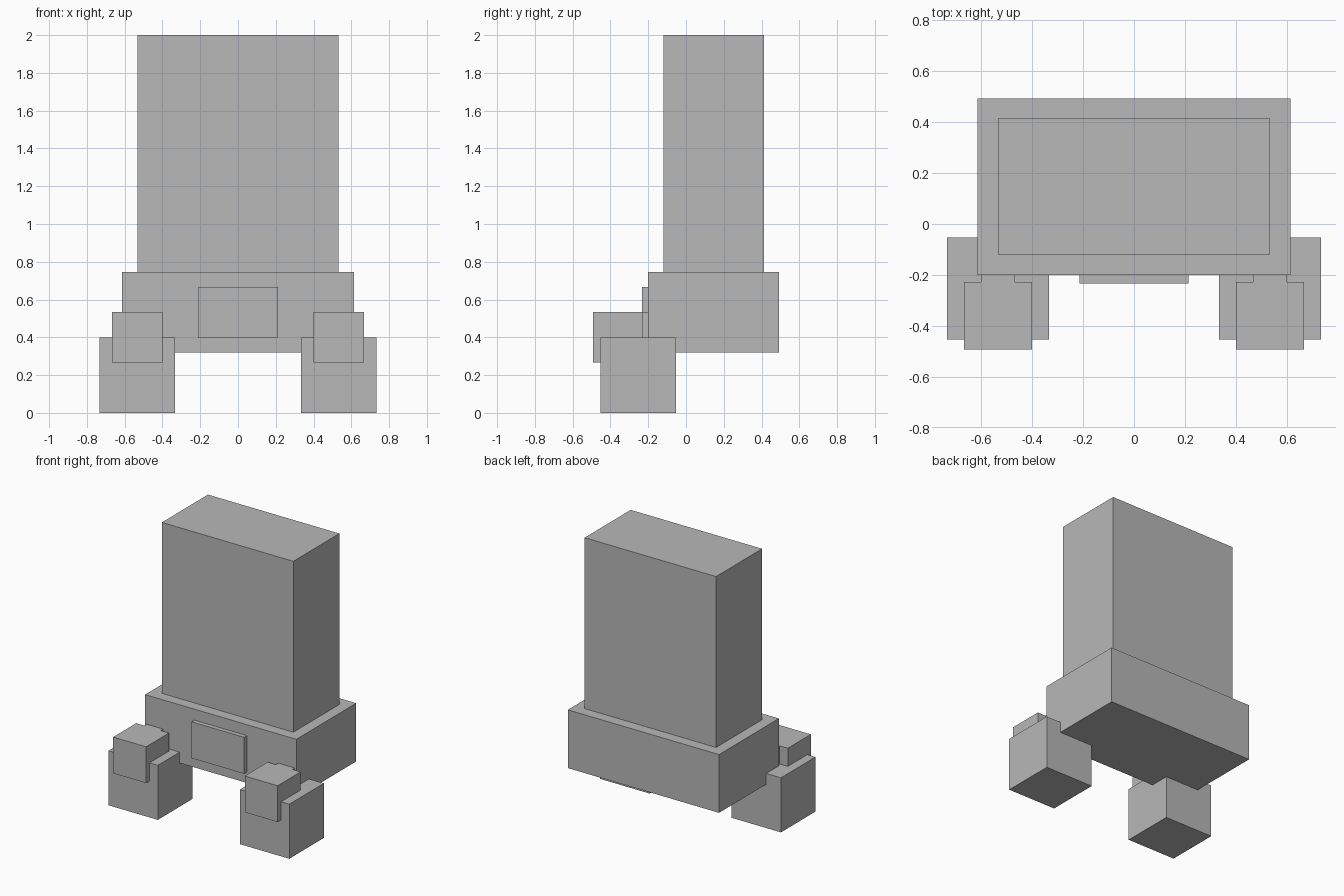
import bpy

if "Cube" in bpy.data.objects:
    bpy.data.objects.remove(bpy.data.objects["Cube"])

grey = bpy.data.materials.new("plain_grey")
grey.diffuse_color = (0.48, 0.48, 0.48, 1)
grey.use_nodes = True
grey.node_tree.nodes["Principled BSDF"].inputs["Base Color"].default_value = grey.diffuse_color


def box(name, x, y, z):
    """Box from (min, max) extents on each axis."""
    bpy.ops.mesh.primitive_cube_add(size=1)
    ob = bpy.context.object
    ob.name = name
    ob.location = [(a + b) / 2 for a, b in (x, y, z)]
    ob.scale = [b - a for a, b in (x, y, z)]
    bpy.ops.object.transform_apply(location=True, rotation=False, scale=True)
    ob.data.materials.append(grey)
    return ob


# Central column, base and front panel
box("tall_body", (-0.533, 0.533), (-0.12, 0.413), (0.747, 2.0))
box("base_block", (-0.613, 0.613), (-0.2, 0.493), (0.32, 0.747))
box("front_panel", (-0.213, 0.213), (-0.233, -0.2), (0.40, 0.667))

# Feet with front blocks and the short links into the base
for side, s in (("left", -1), ("right", 1)):
    def span(a, b):
        return tuple(sorted((s * a, s * b)))
    box(side + "_foot", span(0.333, 0.733), (-0.453, -0.053), (0, 0.40))
    box(side + "_foot_block", span(0.40, 0.667), (-0.493, -0.227), (0.267, 0.533))
    box(side + "_foot_link", span(0.467, 0.60), (-0.227, -0.15), (0.38, 0.533))
